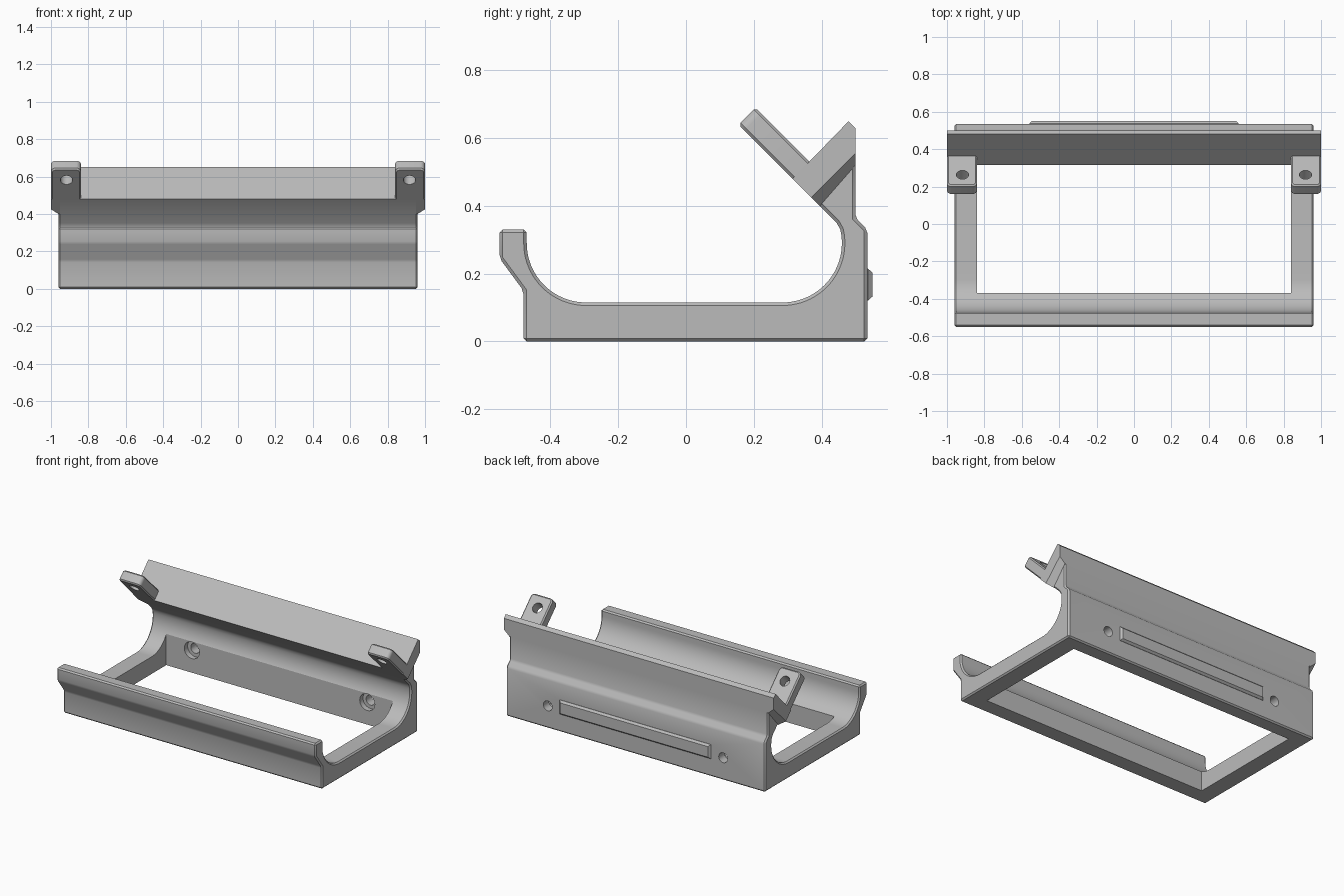
import bpy, bmesh, math
from mathutils import Matrix, Vector

if "Cube" in bpy.data.objects:
    bpy.data.objects.remove(bpy.data.objects["Cube"], do_unlink=True)

grey = bpy.data.materials.new("plain_grey")
grey.use_nodes = True
COLOUR = (0.5, 0.5, 0.5, 1)
grey.diffuse_color = COLOUR
grey.node_tree.nodes["Principled BSDF"].inputs["Base Color"].default_value = COLOUR


def finish(name, bm):
    bmesh.ops.recalc_face_normals(bm, faces=bm.faces)
    mesh = bpy.data.meshes.new(name)
    bm.to_mesh(mesh)
    bm.free()
    mesh.materials.append(grey)
    ob = bpy.data.objects.new(name, mesh)
    bpy.context.collection.objects.link(ob)
    return ob


def loft(name, sections):
    """Join matching (y, z) outlines placed at successive x positions."""
    bm = bmesh.new()
    rings = [[bm.verts.new((x, y, z)) for y, z in pts] for x, pts in sections]
    for a, b in zip(rings, rings[1:]):
        for i in range(len(a)):
            j = (i + 1) % len(a)
            bm.faces.new((a[i], a[j], b[j], b[i]))
    bm.faces.new(rings[0])
    bm.faces.new(rings[-1])
    return finish(name, bm)


def box(name, x, y, z):
    outline = [(y[0], z[0]), (y[1], z[0]), (y[1], z[1]), (y[0], z[1])]
    return loft(name, [(x[0], outline), (x[1], outline)])


def cylinder(name, centre, axis, radius, length):
    bm = bmesh.new()
    turn = Vector((0, 0, 1)).rotation_difference(Vector(axis)).to_matrix().to_4x4()
    bmesh.ops.create_cone(bm, cap_ends=True, segments=32, radius1=radius, radius2=radius,
                          depth=length, matrix=Matrix.Translation(centre) @ turn)
    return finish(name, bm)


def apply(ob, mod):
    bpy.ops.object.select_all(action='DESELECT')
    bpy.context.view_layer.objects.active = ob
    ob.select_set(True)
    bpy.ops.object.modifier_apply(modifier=mod.name)


def chamfer(ob, width):
    mod = ob.modifiers.new("chamfer", 'BEVEL')
    mod.width = width
    mod.segments = 1
    mod.limit_method = 'ANGLE'
    mod.angle_limit = math.radians(30)
    apply(ob, mod)


def combine(ob, other, operation):
    mod = ob.modifiers.new("combine", 'BOOLEAN')
    mod.object = other
    mod.operation = operation
    mod.solver = 'EXACT'
    apply(ob, mod)
    bpy.data.objects.remove(other, do_unlink=True)


def arc(cy, cz, r, start, end, steps):
    angles = [math.radians(start + (end - start) * i / steps) for i in range(steps + 1)]
    return [(cy + r * math.cos(a), cz + r * math.sin(a)) for a in angles]


# Cradle body: hooked front lip, round trough and tall back
profile = [(-0.48, 0), (-0.48, 0.15), (-0.55, 0.245), (-0.55, 0.33), (-0.47, 0.33)]
profile += arc(-0.295, 0.29, 0.175, 180, 270, 20)
profile += arc(0.285, 0.29, 0.175, -90, 8, 22)
profile += [(0.455, 0.331), (0.444, 0.351), (0.315, 0.48), (0.48, 0.65),
            (0.50, 0.63), (0.50, 0.365), (0.535, 0.33), (0.535, 0)]
body = loft("cradle_body", [(-0.96, profile), (0.96, profile)])
chamfer(body, 0.009)

# Wider top rail with tapered lower ends
top = [(0.315, 0.48), (0.48, 0.65), (0.50, 0.63)]
inner = top + [(0.50, 0.52), (0.395, 0.40)]
outer = top + [(0.50, 0.555), (0.37, 0.425)]
rail = loft("top_rail", [(-1, outer), (-0.96, inner), (0.96, inner), (1, outer)])
combine(body, rail, 'UNION')

# Slanted mounting tabs with rounded ends and screw holes
tab_outline = [(0.155, 0.64), (0.205, 0.69), (0.42, 0.475), (0.37, 0.425)]
for side in (-1, 1):
    tab = loft("mounting_tab", [(side * 0.84, tab_outline), (side, tab_outline)])
    bm = bmesh.new()
    bm.from_mesh(tab.data)
    ends = [e for e in bm.edges if all(v.co.z > 0.6 for v in e.verts)
            and abs(e.verts[0].co.x - e.verts[1].co.x) < 0.01]
    bmesh.ops.bevel(bm, geom=ends, offset=0.025, segments=5, profile=0.5, affect='EDGES')
    bm.to_mesh(tab.data)
    bm.free()
    chamfer(tab, 0.008)
    combine(body, tab, 'UNION')
    hole = cylinder("tab_hole", (side * 0.917, 0.237, 0.605), (0, 1, 1), 0.033, 0.2)
    combine(body, hole, 'DIFFERENCE')

# Open floor
combine(body, box("floor_opening", (-0.84, 0.84), (-0.37, 0.44), (-0.1, 0.32)), 'DIFFERENCE')

# Counterbored screw holes in the back wall
for side in (-1, 1):
    for radius, y in ((0.033, 0.5), (0.056, 0.385)):
        cutter = cylinder("wall_hole", (side * 0.65, y, 0.15), (0, 1, 0), radius, 0.18)
        combine(body, cutter, 'DIFFERENCE')

# Raised bar on the back, with sloped edges
bar = []
for y, inset in ((0.53, 0), (0.537, 0), (0.55, 0.012)):
    bar.append((y, inset))
bm = bmesh.new()
rings = []
for y, inset in bar:
    x, low, high = 0.56 - inset, 0.12 + inset, 0.215 - inset
    rings.append([bm.verts.new(p) for p in
                  ((-x, y, low), (x, y, low), (x, y, high), (-x, y, high))])
for a, b in zip(rings, rings[1:]):
    for i in range(4):
        j = (i + 1) % 4
        bm.faces.new((a[i], a[j], b[j], b[i]))
bm.faces.new(rings[0])
bm.faces.new(rings[-1])
combine(body, finish("back_bar", bm), 'UNION')

bpy.ops.object.select_all(action='DESELECT')
body.select_set(True)
bpy.context.view_layer.objects.active = body
bpy.ops.object.shade_smooth_by_angle(angle=math.radians(25))
